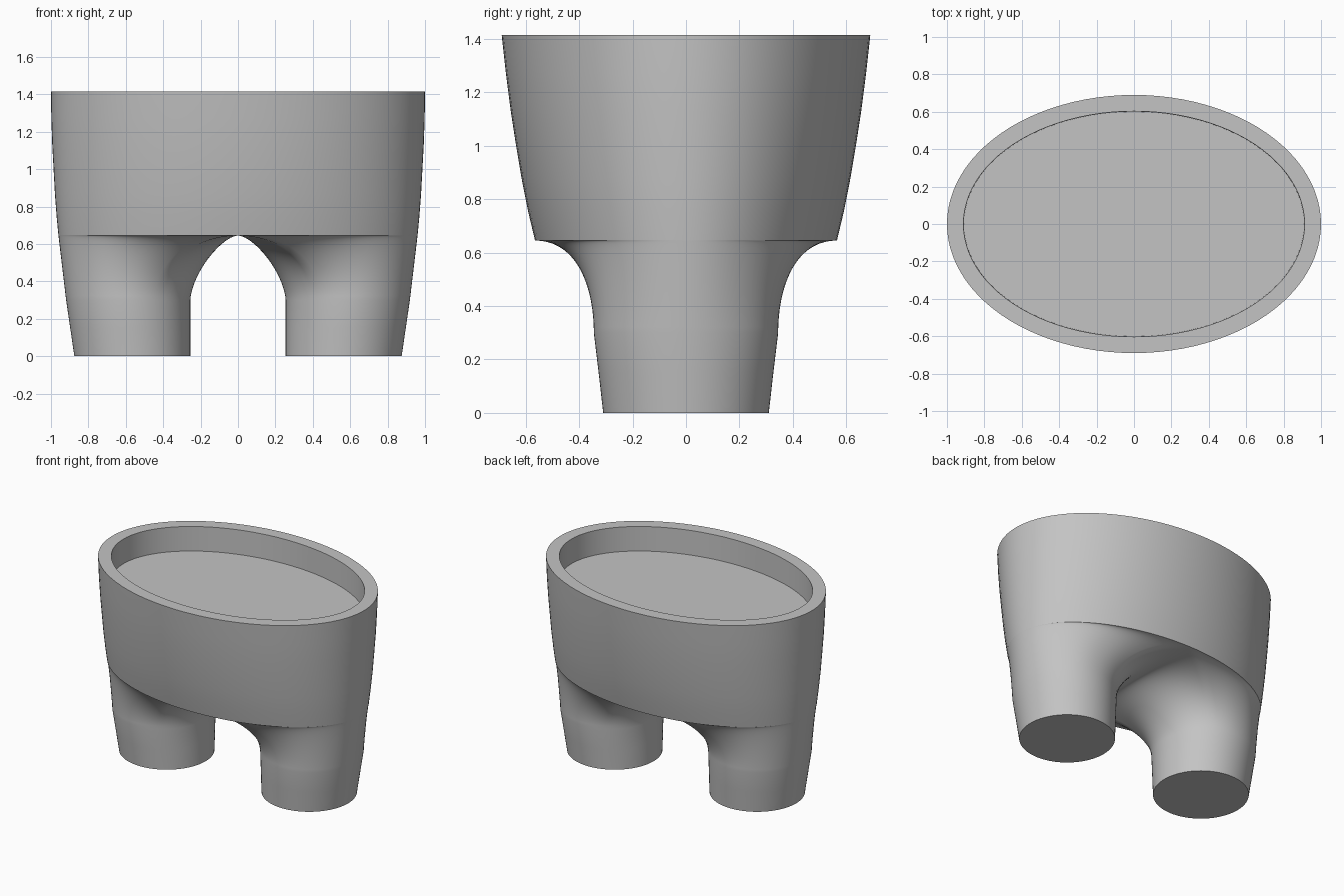
import bpy, bmesh
from math import sin, cos, pi, sqrt, radians

cube = bpy.data.objects.get("Cube")
if cube:
    bpy.data.objects.remove(cube, do_unlink=True)

grey = bpy.data.materials.new("plain grey")
grey.use_nodes = True
grey.diffuse_color = (0.55, 0.55, 0.55, 1)
grey.node_tree.nodes["Principled BSDF"].inputs["Base Color"].default_value = (0.55, 0.55, 0.55, 1)

SPLIT_Z, KNEE_Z, TOP_Z, FLOOR_Z = 0.645, 0.3, 1.415, 1.24
SPLIT_X, SPLIT_Y = 0.96, 0.565
SEGS = 72          # around one leg
ARC = radians(120)  # leg angle that meets the corner of the half ellipse


def loft(name, rings, cap_start=False, cap_end=False):
    """Skin a list of closed point rings with quads."""
    bm = bmesh.new()
    loops = [[bm.verts.new(p) for p in ring] for ring in rings]
    n = len(loops[0])
    for a, b in zip(loops, loops[1:]):
        for i in range(n):
            j = (i + 1) % n
            bm.faces.new((a[i], a[j], b[j], b[i]))
    if cap_start:
        bm.faces.new(loops[0][::-1])
    if cap_end:
        bm.faces.new(loops[-1])
    mesh = bpy.data.meshes.new(name)
    bm.to_mesh(mesh)
    bm.free()
    mesh.materials.append(grey)
    obj = bpy.data.objects.new(name, mesh)
    bpy.context.collection.objects.link(obj)
    bpy.ops.object.select_all(action='DESELECT')
    obj.select_set(True)
    bpy.context.view_layer.objects.active = obj
    bpy.ops.object.shade_smooth_by_angle(angle=radians(32))
    return obj


def ellipse(cx, rx, ry, z, n):
    return [(cx + rx * cos(2 * pi * i / n), ry * sin(2 * pi * i / n), z) for i in range(n)]


def split_point(a):
    """Point on the half-ellipse outline where a leg meets the body."""
    if abs(a) <= ARC:
        e = a / ARC * pi / 2
        return SPLIT_X * cos(e), SPLIT_Y * sin(e)
    f = (pi - abs(a)) / (pi - ARC)
    return 0.0, SPLIT_Y * f * (1 if a > 0 else -1)


def blend(a, t):
    """Flare amount: straight on the outside, scooped at front, back and inside."""
    scoop = 1 - sqrt(max(0, 1 - t * t))
    a = abs(a)
    if a < pi / 2:
        k = sin(a) ** 2
        return (1 - k) * t + k * scoop
    k = max(0, (a - ARC) / (pi - ARC))
    k = 0.5 * k * k * (3 - 2 * k)
    return (1 - k) * scoop + k * t ** 1.5


def leg_rings(side):
    rings = [ellipse(0.565, 0.31, 0.31, 0, SEGS), ellipse(0.576, 0.321, 0.327, 0.15, SEGS)]
    knee = ellipse(0.587, 0.332, 0.345, KNEE_Z, SEGS)
    steps = 24
    for s in range(steps + 1):
        t = sin(pi / 2 * s / steps)
        ring = []
        for i, (x, y, _) in enumerate(knee):
            a = 2 * pi * i / SEGS
            a = a - 2 * pi if a > pi else a
            w = blend(a, t)
            tx, ty = split_point(a)
            ring.append((x + (tx - x) * w, y + (ty - y) * w, KNEE_Z + (SPLIT_Z - KNEE_Z) * t))
        rings.append(ring)
    if side < 0:
        rings = [[(-x, y, z) for x, y, z in ring[::-1]] for ring in rings]
    return rings


# Legs: round feet flaring into each half of the body outline
loft("left_leg", leg_rings(1), cap_start=True)
loft("right_leg", leg_rings(-1), cap_start=True)

# Body: widening elliptical tub with a flat rim and shallow recess
profile = [(SPLIT_X, SPLIT_Y, SPLIT_Z), (0.97, 0.59, 0.75), (0.979, 0.614, 0.87), (0.986, 0.636, 1.0),
           (0.993, 0.656, 1.13), (0.998, 0.674, 1.27), (1.0, 0.69, TOP_Z),
           (0.912, 0.603, TOP_Z), (0.91, 0.601, FLOOR_Z)]
loft("body", [ellipse(0, rx, ry, z, 96) for rx, ry, z in profile], cap_end=True)
